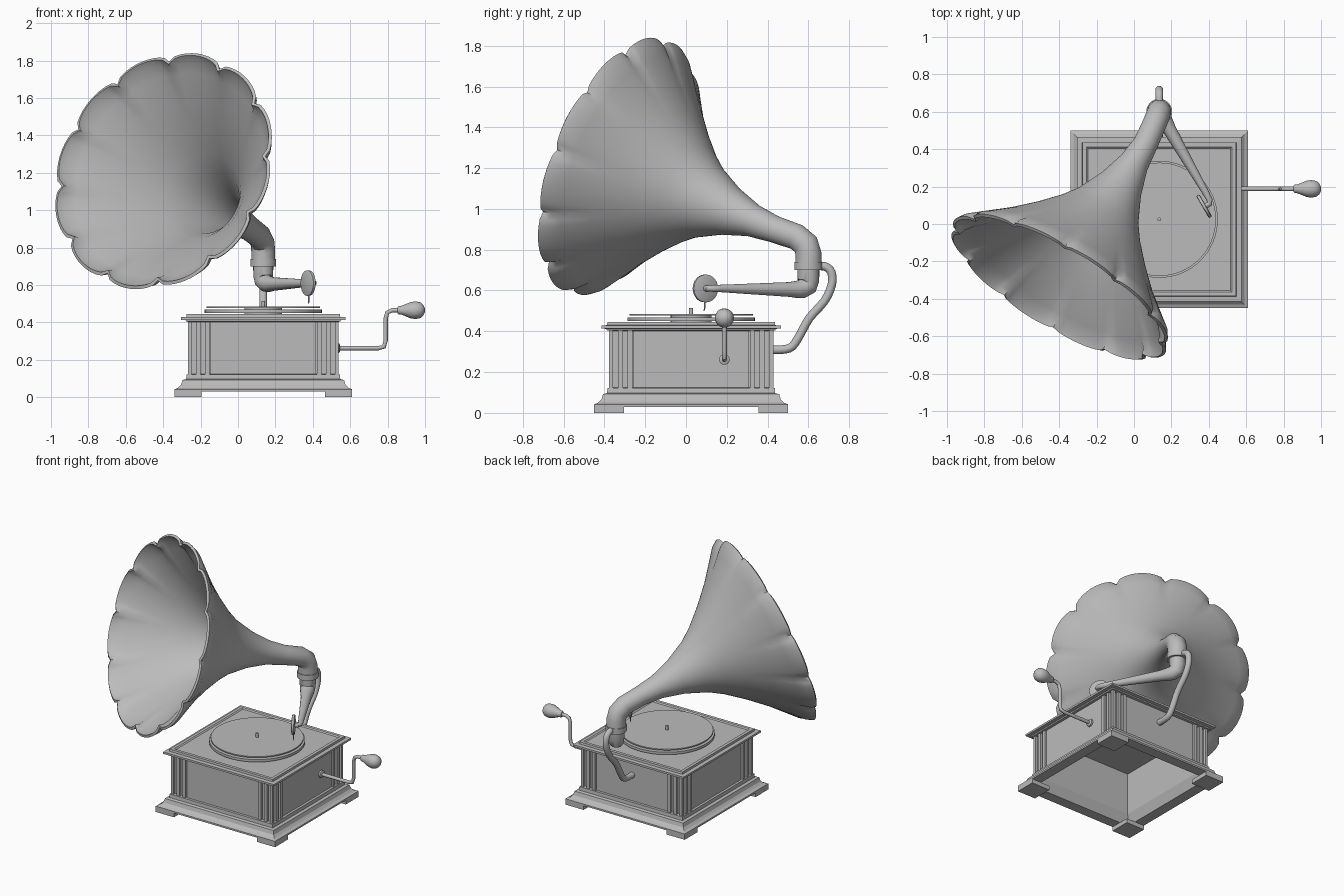
import bpy, bmesh, math
from mathutils import Vector, Matrix

if "Cube" in bpy.data.objects:
    bpy.data.objects.remove(bpy.data.objects["Cube"])

grey = bpy.data.materials.new("plain grey")
grey.use_nodes = True
COLOUR = (0.5, 0.5, 0.5, 1)
grey.diffuse_color = COLOUR
grey.node_tree.nodes["Principled BSDF"].inputs["Base Color"].default_value = COLOUR

CX, CY = 0.135, 0.025          # centre of the cabinet


def finish(name, bm, smooth=True):
    bmesh.ops.recalc_face_normals(bm, faces=bm.faces)
    me = bpy.data.meshes.new(name)
    bm.to_mesh(me)
    bm.free()
    me.materials.append(grey)
    if smooth:
        for p in me.polygons:
            p.use_smooth = True
        me.set_sharp_from_angle(angle=math.radians(40))
    ob = bpy.data.objects.new(name, me)
    bpy.context.collection.objects.link(ob)
    return ob


def loft(name, rings, cap=True, smooth=True):
    """Skin a list of closed rings with equal point counts."""
    bm = bmesh.new()
    loops = [[bm.verts.new(p) for p in ring] for ring in rings]
    n = len(loops[0])
    for a, b in zip(loops, loops[1:]):
        for i in range(n):
            j = (i + 1) % n
            bm.faces.new((a[i], a[j], b[j], b[i]))
    if cap:
        bm.faces.new(loops[0])
        bm.faces.new(loops[-1])
    return finish(name, bm, smooth)


def sweep(name, path, radii, n=20, side=(1, 0, 0), cap=True, shape=None):
    """Round tube of changing radius; shape(k, angle) scales ring k."""
    path = [Vector(p) for p in path]
    if not isinstance(radii, (list, tuple)):
        radii = [radii] * len(path)
    side, rings = Vector(side), []
    for k, p in enumerate(path):
        tan = (path[min(k + 1, len(path) - 1)] - path[max(k - 1, 0)]).normalized()
        side = (side - tan * side.dot(tan)).normalized()
        up = tan.cross(side)
        ring = []
        for i in range(n):
            a = math.tau * i / n
            r = radii[k] * (shape(k, a) if shape else 1)
            ring.append(p + r * (math.cos(a) * side + math.sin(a) * up))
        rings.append(ring)
    return loft(name, rings, cap)


def rounded(points, steps=4):
    """Smooth a coarse path with a spline through its points."""
    pts = [Vector(p) for p in points]
    out = []
    for i in range(len(pts) - 1):
        a, b = pts[max(i - 1, 0)], pts[i]
        c, d = pts[i + 1], pts[min(i + 2, len(pts) - 1)]
        for s in range(steps):
            t = s / steps
            out.append(0.5 * (2 * b + (c - a) * t + (2 * a - 5 * b + 4 * c - d) * t * t
                              + (3 * b - a - 3 * c + d) * t ** 3))
    return out + [pts[-1]]


def cylinder(name, x, y, z0, z1, r, n=32):
    return sweep(name, [(x, y, z0), (x, y, z1)], r, n)


def add_box(bm, lo, hi, turn=0):
    mid = [(a + b) / 2 for a, b in zip(lo, hi)]
    size = [b - a for a, b in zip(lo, hi)]
    m = (Matrix.Translation((CX, CY, 0)) @ Matrix.Rotation(turn, 4, 'Z')
         @ Matrix.Translation(mid) @ Matrix.Diagonal((*size, 1)))
    bmesh.ops.create_cube(bm, size=1, matrix=m)


# Cabinet: one square profile, hollow underneath, with plinth and cornice
profile = [(0.375, 0.4), (0.375, 0.1), (0.40, 0.03), (0.475, 0.03), (0.475, 0.042),
           (0.455, 0.05), (0.44, 0.065), (0.432, 0.092), (0.412, 0.097), (0.41, 0.122),
           (0.385, 0.124), (0.385, 0.402), (0.413, 0.404), (0.415, 0.412), (0.44, 0.414),
           (0.44, 0.428), (0.412, 0.43), (0.41, 0.445), (0.388, 0.445), (0.38, 0.438)]
corners = ((-1, -1), (1, -1), (1, 1), (-1, 1))
loft("cabinet", [[(CX + h * sx, CY + h * sy, z) for sx, sy in corners]
                 for h, z in profile], smooth=False)

# Feet, corner posts, pilaster strips and side panels
feet, trim, panels = bmesh.new(), bmesh.new(), bmesh.new()
for q in range(4):
    turn = q * math.pi / 2
    add_box(feet, (0.33, 0.33, 0), (0.475, 0.475, 0.03), turn)
    add_box(trim, (0.383, 0.383, 0.12), (0.403, 0.403, 0.404), turn)
    for s in (0.3, 0.347):
        for sign in (-1, 1):
            add_box(trim, (s * sign - 0.012, -0.403, 0.12),
                    (s * sign + 0.012, -0.38, 0.404), turn)
    add_box(panels, (-0.283, -0.394, 0.12), (0.283, -0.38, 0.404), turn)
finish("feet", feet, False)
finish("corner_trim", trim, False)
finish("side_panels", panels, False)

# Turntable
cylinder("platter", CX, CY, 0.45, 0.468, 0.313, 64)
cylinder("platter_hub", CX, CY, 0.43, 0.48, 0.1)
cylinder("record", CX, CY, 0.477, 0.485, 0.303, 64)
cylinder("spindle", CX, CY, 0.48, 0.515, 0.01, 12)

# Horn: elbow followed by a flared bell with twelve petals
axis = Vector((-0.487, -0.811, 0.325)).normalized()
mouth = Vector((-0.4, -0.34, 1.21))
elbow = [(0.135, 0.6, 0.72), (0.135, 0.6, 0.78), (0.131, 0.588, 0.825), (0.113, 0.543, 0.862)]
flare = [(0.95, 0.057), (0.82, 0.072), (0.673, 0.115), (0.524, 0.182), (0.433, 0.244),
         (0.315, 0.343), (0.19, 0.462), (0.08, 0.587), (0.035, 0.64), (0, 0.662)]
path = elbow + [mouth - axis * t for t, r in flare]
radii = [0.055] * len(elbow) + [r for t, r in flare]
depth = {len(path) - 1: 0.07, len(path) - 2: 0.055, len(path) - 3: 0.025}


def petals(k, a):
    u = ((a - math.radians(12)) / (math.tau / 12)) % 1 * 2 - 1
    return 1 - depth.get(k, 0) * (1 - math.sqrt(max(0, 1 - u * u)))


# the start angle is shifted so that a vertex falls on every notch
side = Vector((0.857, -0.515, 0))
horn = sweep("horn", path, radii, 120, side, False, petals)
thick = horn.modifiers.new("thickness", 'SOLIDIFY')
thick.thickness, thick.offset = 0.018, 0
split = horn.modifiers.new("sharp rim", 'EDGE_SPLIT')
split.split_angle = math.radians(40)

# Swivel collar and tone arm
cylinder("collar", 0.135, 0.6, 0.70, 0.74, 0.069)
sweep("tone_arm",
      [(0.135, 0.6, 0.71), (0.135, 0.6, 0.65), (0.138, 0.595, 0.622), (0.152, 0.57, 0.608),
       (0.17, 0.54, 0.605), (0.19, 0.505, 0.605), (0.385, 0.165, 0.61), (0.405, 0.127, 0.61),
       (0.403, 0.108, 0.61), (0.378, 0.094, 0.61)],
      [0.054, 0.053, 0.05, 0.046, 0.042, 0.036, 0.018, 0.016, 0.015, 0.015])

# Sound box and needle
facing = Vector((0.86, 0.5, 0))
head = Vector((0.375, 0.095, 0.61))
sweep("sound_box", [head + facing * d for d in (-0.01, -0.007, 0.007, 0.01)],
      [0.062, 0.068, 0.068, 0.062], 32, (0, 0, 1))
sweep("needle", [(0.378, 0.092, 0.56), (0.378, 0.092, 0.515), (0.378, 0.088, 0.5)],
      [0.004, 0.004, 0.002], 8)

# Curved support pipe behind the cabinet
support = [(0.135, y, z) for y, z in ((0.62, 0.72), (0.68, 0.718), (0.712, 0.69), (0.715, 0.63),
                                      (0.68, 0.55), (0.605, 0.465), (0.56, 0.385),
                                      (0.52, 0.325), (0.47, 0.31), (0.4, 0.31))]
sweep("support_pipe", rounded(support, 3), 0.021, 16)

# Crank with rosette and turned grip
crank = [(x, 0.188, z) for x, z in ((0.5, 0.262), (0.75, 0.262), (0.78, 0.27), (0.789, 0.3),
                                    (0.789, 0.42), (0.798, 0.453), (0.825, 0.465), (0.87, 0.465))]
sweep("crank_rod", crank, 0.012, 14, (0, 1, 0))
sweep("crank_rosette", [(x, 0.188, 0.262) for x in (0.52, 0.54, 0.545)],
      [0.026, 0.026, 0.018], 24, (0, 1, 0))
grip = [(0.853, 0.017), (0.858, 0.022), (0.875, 0.024), (0.9, 0.034), (0.925, 0.044),
        (0.95, 0.047), (0.975, 0.042), (0.99, 0.03), (1.0, 0.01)]
sweep("crank_grip", [(x, 0.188, 0.465) for x, r in grip], [r for x, r in grip], 24, (0, 1, 0))
